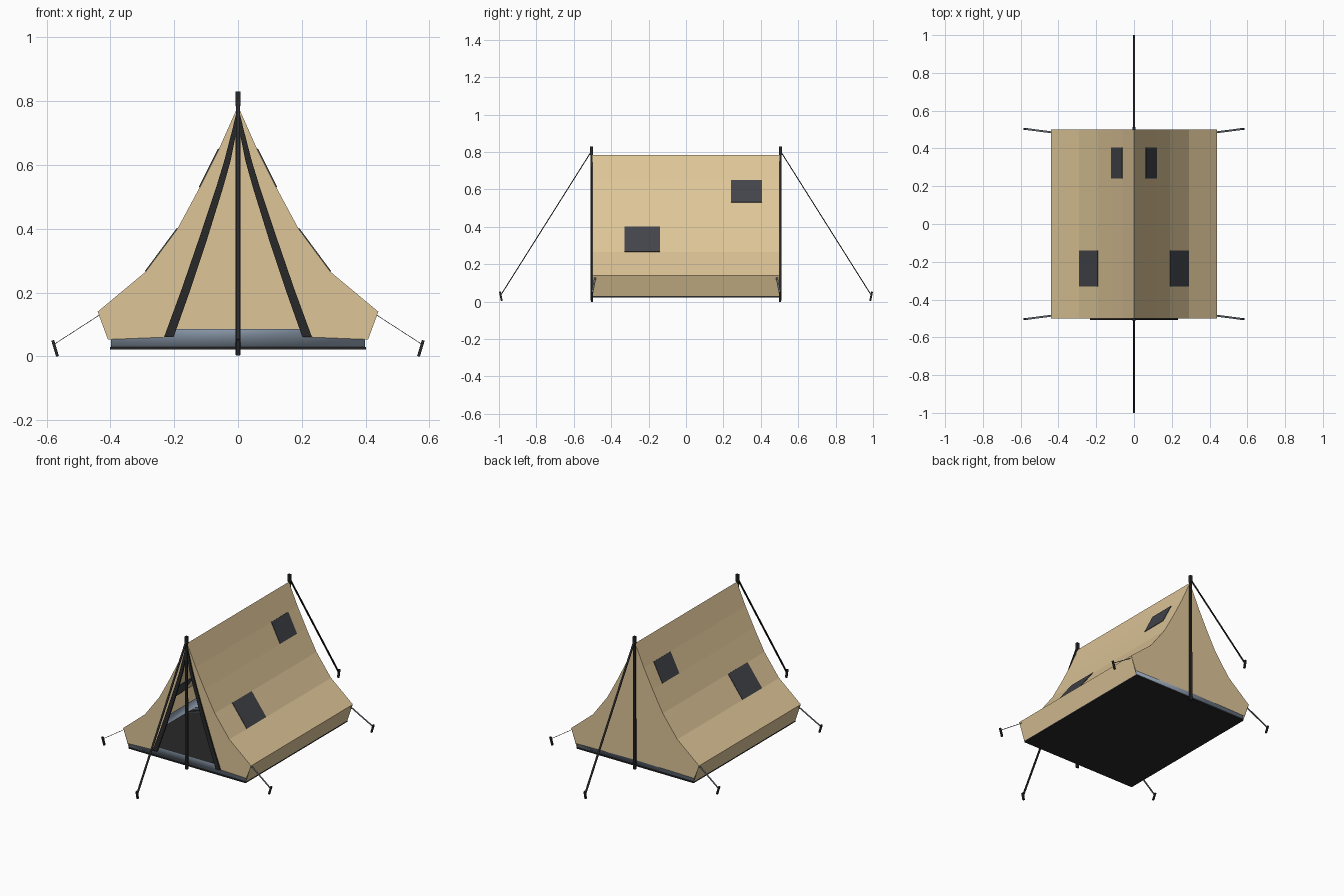
import bpy, bmesh
from mathutils import Vector

if "Cube" in bpy.data.objects:
    bpy.data.objects.remove(bpy.data.objects["Cube"])


def material(name, rgb):
    m = bpy.data.materials.new(name)
    m.diffuse_color = (*rgb, 1)
    m.use_nodes = True
    m.node_tree.nodes["Principled BSDF"].inputs["Base Color"].default_value = m.diffuse_color
    return m


CANVAS = material("canvas", (0.73, 0.56, 0.31))
BLUE = material("groundsheet_blue", (0.30, 0.37, 0.47))
BLACK = material("dark", (0.022, 0.022, 0.022))
MESH = material("window_dark", (0.055, 0.058, 0.068))
GREY = material("strap_grey", (0.13, 0.15, 0.18))


def make(name, verts, faces, mat, thick=0):
    me = bpy.data.meshes.new(name)
    me.from_pydata(verts, [], faces)
    bm = bmesh.new()
    bm.from_mesh(me)
    bmesh.ops.remove_doubles(bm, verts=bm.verts, dist=1e-5)
    bmesh.ops.recalc_face_normals(bm, faces=bm.faces)
    bm.to_mesh(me)
    bm.free()
    me.materials.append(mat)
    ob = bpy.data.objects.new(name, me)
    bpy.context.collection.objects.link(ob)
    if thick:
        mod = ob.modifiers.new("thickness", 'SOLIDIFY')
        mod.thickness, mod.offset = thick, 0
    return ob


def strip(name, a, b, mat, thick=0):
    """Sheet joining two rails of points."""
    n = len(a)
    return make(name, a + b, [(i, i + 1, n + i + 1, n + i) for i in range(n - 1)], mat, thick)


def bar(name, p, q, w, h, mat, side=(1, 0, 0), taper=1):
    """Box from p to q, w wide along side and h thick."""
    p, q = Vector(p), Vector(q)
    d = (q - p).normalized()
    s = Vector(side)
    s = (s - d * s.dot(d)).normalized()
    t = d.cross(s)
    corners = [(-1, -1), (1, -1), (1, 1), (-1, 1)]
    verts = [c + (s * w * i + t * h * j) * k / 2
             for c, k in ((p, 1), (q, taper)) for i, j in corners]
    faces = [(3, 2, 1, 0), (4, 5, 6, 7)] + [(i, (i + 1) % 4, 4 + (i + 1) % 4, 4 + i) for i in range(4)]
    return make(name, verts, faces, mat)


# half cross-section of the roof and the edge of the door opening
HALF = [(0, .785), (.06, .65), (.12, .53), (.19, .40), (.29, .265), (.44, .14), (.402, .03)]
DOOR = [(0, .785), (.018, .71), (.044, .61), (.07, .525), (.122, .37), (.177, .21), (.232, .06)]
TRIM = [.001, .014, .02, .022, .026, .028, .03]
L = 0.5

# roof
full = [(-x, z) for x, z in HALF[:0:-1]] + HALF
strip("roof", [(x, -L, z) for x, z in full], [(x, L, z) for x, z in full], CANVAS)

# end walls, open at the front and closed at the back
WALL = HALF[:-1] + [(.408, .053)]
for s, side in ((-1, "left"), (1, "right")):
    strip("front_wall_" + side, [(s * x, -L, z) for x, z in WALL],
          [(s * x, -L, z) for x, z in DOOR], CANVAS)
    strip("back_wall_" + side, [(s * x, L, z) for x, z in WALL],
          [(0, L, z) for z in (.785, .71, .61, .525, .37, .21, .06)], CANVAS)
    strip("door_trim_" + side, [(s * x, -L - .003, z) for x, z in DOOR],
          [(s * (x - w), -L - .003, z) for (x, z), w in zip(DOOR, TRIM)], BLACK, .01)

    # windows lie on flat roof panels
    for i, y0, y1, tag in ((1, .24, .405, "upper"), (3, -.33, -.14, "lower")):
        rails = [[(s * x, y, z) for x, z in HALF[i:i + 2]] for y in (y0, y1)]
        strip("window_%s_%s" % (tag, side), *rails, MESH, .006)

# groundsheet tub with upright rim
W, Y = .399, L - .004
corners = [(-W, -Y), (W, -Y), (W, Y), (-W, Y)]
tub = make("groundsheet", [(x, y, z) for z in (.03, .085) for x, y in corners],
           [(0, 1, 2, 3)] + [(i, (i + 1) % 4, 4 + (i + 1) % 4, 4 + i) for i in range(4)], BLUE)
tub.data.polygons.foreach_set("use_smooth", [True] * 5)
bar("tent_base", (0, -L, .026), (0, L, .026), .804, .008, BLACK)

# poles, ridge guy lines, side straps and pegs
for e, end in ((-1, "front"), (1, "back")):
    y = e * (L + .005)
    bar("pole_" + end, (0, y, .005), (0, y, .83), .017, .012, BLACK, taper=.8)
    bar("pole_cap_" + end, (0, y, .785), (0, y, .83), .015, .015, BLACK)
    bar("guy_line_" + end, (0, y, .805), (0, e * .99, .035), .011, .005, BLACK)
    bar("peg_" + end, (0, e * .985, .004), (0, e * .995, .053), .011, .01, BLACK)
    for s, side in ((-1, "left"), (1, "right")):
        bar("side_strap_%s_%s" % (end, side), (s * .434, e * .485, .13), (s * .573, e * .503, .04),
            .01, .002, GREY, (0, 1, 0))
        bar("side_peg_%s_%s" % (end, side), (s * .566, e * .503, 0), (s * .581, e * .503, .05),
            .011, .009, BLACK, (0, 1, 0))
